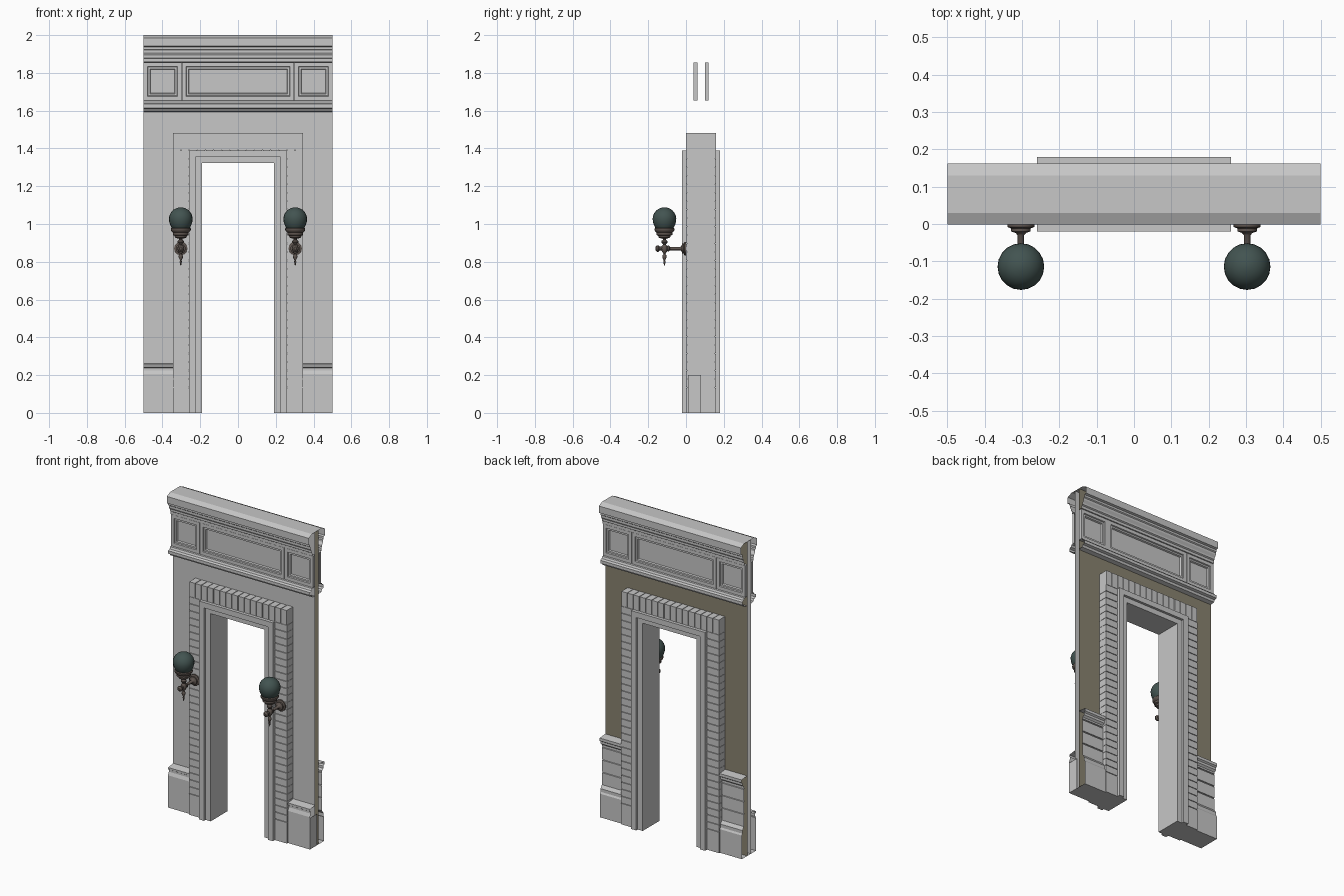
import bpy
import math
from mathutils import Matrix

old = bpy.data.objects.get("Cube")
if old:
    bpy.data.objects.remove(old, do_unlink=True)

DEPTH = 0.16      # back surfaces mirror the front ones within this depth
WALL = 0.062      # depth of the plain wall face
HALF = 0.5        # half width of the wall
JAMB = 0.345      # outer edge of the brick surround
DOOR = 0.26       # outer edge of the door frame


def material(name, rgb):
    m = bpy.data.materials.new(name)
    m.use_nodes = True
    m.diffuse_color = (*rgb, 1)
    bsdf = m.node_tree.nodes["Principled BSDF"]
    bsdf.inputs["Base Color"].default_value = (*rgb, 1)
    bsdf.inputs["Roughness"].default_value = 0.8
    return m


STONE = material("grey stone", (0.57, 0.57, 0.57))
OLIVE = material("olive plaster", (0.25, 0.225, 0.16))
GLASS = material("dark teal glass", (0.055, 0.088, 0.082))
BRONZE = material("dark bronze", (0.115, 0.092, 0.08))


def build(name, verts, faces, mat):
    me = bpy.data.meshes.new(name)
    me.from_pydata(verts, [], faces)
    me.materials.append(mat)
    me.update()
    ob = bpy.data.objects.new(name, me)
    bpy.context.collection.objects.link(ob)
    return ob


def boxes(name, bounds, mat):
    """One object from several (x0, x1, y0, y1, z0, z1) boxes."""
    verts, faces = [], []
    quads = ((0, 1, 3, 2), (4, 6, 7, 5), (0, 4, 5, 1), (2, 3, 7, 6), (0, 2, 6, 4), (1, 5, 7, 3))
    for b in bounds:
        n = len(verts)
        verts += [(x, y, z) for x in b[:2] for y in b[2:4] for z in b[4:]]
        faces += [[n + i for i in q] for q in quads]
    return build(name, verts, faces, mat)


def strip(name, x0, x1, profile, mat, back=False):
    """Open moulding: a (y, z) profile, listed upwards, drawn along x."""
    verts = [(x, DEPTH - y if back else y, z) for y, z in profile for x in (x0, x1)]
    faces = [(i, i + 1, i + 3, i + 2) for i in range(0, len(verts) - 2, 2)]
    if back:
        faces = [f[::-1] for f in faces]
    return build(name, verts, faces, mat)


def panel(name, x0, x1, z0, z1, steps, back):
    """Framed panel from nested rectangles, each an (inset, y) step."""
    verts, faces = [], []
    for d, y in steps:
        y = DEPTH - y if back else y
        verts += [(x0 + d, y, z0 + d), (x1 - d, y, z0 + d), (x1 - d, y, z1 - d), (x0 + d, y, z1 - d)]
    for n in range(0, len(verts) - 4, 4):
        faces += [(n + i, n + (i + 1) % 4, n + 4 + (i + 1) % 4, n + 4 + i) for i in range(4)]
    faces.append(tuple(range(len(verts) - 4, len(verts))))
    if back:
        faces = [f[::-1] for f in faces]
    return build(name, verts, faces, STONE)


def lathe(name, profile, matrix, mat, segs=20):
    """Turned part: an (r, z) profile spun about z, then placed."""
    verts, faces = [], []
    for r, z in profile:
        for k in range(segs):
            a = 2 * math.pi * k / segs
            verts.append(matrix @ Matrix.Translation((r * math.cos(a), r * math.sin(a), z)).translation)
    for n in range(0, len(verts) - segs, segs):
        faces += [(n + k, n + (k + 1) % segs, n + segs + (k + 1) % segs, n + segs + k) for k in range(segs)]
    faces += [tuple(range(segs))[::-1], tuple(range(len(verts) - segs, len(verts)))]
    ob = build(name, verts, faces, mat)
    bpy.ops.object.select_all(action="DESELECT")
    bpy.context.view_layer.objects.active = ob
    ob.select_set(True)
    bpy.ops.object.shade_smooth_by_angle(angle=math.radians(40))
    return ob


# Moulding profiles, (y, z) listed upwards
cornice = [(WALL, 1.855), (0.036, 1.858), (0.036, 1.875), (0.028, 1.88), (0.028, 1.892), (0.018, 1.907),
           (0.018, 1.92), (0.012, 1.925), (0.012, 1.938), (-0.002, 1.942), (-0.002, 1.985), (0.03, 2.0)]
architrave = [(WALL, 1.592), (0.034, 1.597), (0.028, 1.61), (0.012, 1.615), (0.012, 1.634),
              (0.026, 1.64), (0.032, 1.652), (WALL, 1.655)]
plinth = [(0.01, 0), (0.01, 0.205), (0.018, 0.225), (0.018, 0.238), (0.012, 0.242),
          (0.012, 0.254), (WALL, 0.262)]
dado = [(0.008, 0), (0.008, 0.15), (0.014, 0.16), (0.014, 0.18), (0.028, 0.2)]
for seam in (0.28, 0.36, 0.44):
    dado += [(0.028, seam - 0.004), (0.034, seam - 0.003), (0.034, seam + 0.003), (0.028, seam + 0.004)]
dado += [(0.028, 0.455), (0.016, 0.465), (0.016, 0.48), (0.006, 0.487), (0.006, 0.505), (WALL, 0.51)]

# Wall sheets, cornices and panelled friezes on both sides
frame_steps = [(0, 0.06), (0, 0.04), (0.021, 0.04), (0.024, 0.047), (0.034, 0.047), (0.038, 0.056)]
for back in (False, True):
    label = "back" if back else "front"
    wall_mat = OLIVE if back else STONE
    for x0, x1, z0, part in ((-HALF, -0.3, 0, "right"), (0.3, HALF, 0, "left"), (-0.3, 0.3, 1.42, "middle")):
        strip(f"{label}_wall_{part}", x0, x1, [(WALL, z0), (WALL, 2)], wall_mat, back)
    strip(f"{label}_cornice", -HALF, HALF, cornice, STONE, back)
    strip(f"{label}_architrave", -HALF, HALF, architrave, STONE, back)
    for x0, x1, part in ((-HALF, -0.299, "right"), (-0.297, 0.297, "middle"), (0.299, HALF, "left")):
        panel(f"{label}_frieze_panel_{part}", x0, x1, 1.655, 1.855, frame_steps, back)
    for x0, x1, part in ((-HALF, -JAMB, "right"), (JAMB, HALF, "left")):
        strip(f"{label}_base_{part}", x0, x1, dado if back else plinth, STONE, back)

# Top cover and undersides
build("cornice_top", [(-HALF, 0.03, 2), (HALF, 0.03, 2), (HALF, 0.13, 2), (-HALF, 0.13, 2)],
      [(0, 1, 2, 3)], STONE)
for s, part in ((-1, "right"), (1, "left")):
    a, b = sorted((s * JAMB, s * HALF))
    build(f"base_underside_{part}", [(a, 0.01, 0), (b, 0.01, 0), (b, 0.152, 0), (a, 0.152, 0)],
          [(3, 2, 1, 0)], STONE)
build("plinth_end", [(HALF, 0.01, 0), (HALF, 0.08, 0), (HALF, 0.08, 0.2), (HALF, 0.01, 0.2)],
      [(0, 1, 2, 3)], STONE)

# Stepped door frame: projecting outer band and shallower inner band
for name, inner, outer, y0, top in (("door_frame_outer", 0.225, DOOR, -0.02, 1.39),
                                    ("door_frame_inner", 0.19, 0.225, -0.004, 1.357)):
    low = top - (outer - inner)
    boxes(name, [(-outer, -inner, y0, DEPTH - y0, 0, top),
                 (inner, outer, y0, DEPTH - y0, 0, top),
                 (-inner, inner, y0, DEPTH - y0, low, top)], STONE)

# Brick surround: stacked jamb bricks, a soldier course and a slightly recessed core
GAP = 0.002
courses = 28
pitch = (1.39 - 0.135) / courses
for s, part in ((-1, "right"), (1, "left")):
    a, b = sorted((s * DOOR, s * JAMB))
    bricks = [(a, b, 0, DEPTH, 0, 0.135 - GAP)]
    for i in range(courses):
        z = 0.135 + i * pitch
        bricks.append((a, b, 0, DEPTH, z + GAP, z + pitch - GAP))
    boxes(f"jamb_bricks_{part}", bricks, STONE)
    boxes(f"jamb_core_{part}", [(a + 0.002, b - 0.002, 0.006, DEPTH - 0.006, 0, 1.39)], STONE)
count = 16
step = 2 * JAMB / count
boxes("lintel_bricks", [(-JAMB + i * step + GAP, -JAMB + (i + 1) * step - GAP, 0, DEPTH, 1.39, 1.483)
                        for i in range(count)], STONE)
boxes("lintel_core", [(-JAMB + 0.004, JAMB - 0.004, 0.006, DEPTH - 0.006, 1.392, 1.48)], STONE)

# Wall lamps
globe = [(0.036, 0.966), (0.049, 0.98), (0.057, 0.998), (0.061, 1.012)]
globe += [(0.0625 * math.cos(t * math.pi / 16), 1.027 + 0.061 * math.sin(t * math.pi / 16)) for t in range(8)]
globe.append((0.004, 1.088))
cup = [(0.012, 0.922), (0.03, 0.928), (0.033, 0.938), (0.042, 0.942), (0.042, 0.955), (0.048, 0.96),
       (0.053, 0.968), (0.053, 0.975), (0.047, 0.981), (0.03, 0.982)]
stem = [(0.002, 0.78), (0.006, 0.8), (0.004, 0.808), (0.011, 0.822), (0.011, 0.832), (0.005, 0.842),
        (0.014, 0.855), (0.018, 0.87), (0.014, 0.885), (0.007, 0.892), (0.016, 0.902), (0.016, 0.91),
        (0.008, 0.917), (0.012, 0.926)]
arm = [(0.036, 0), (0.036, 0.008), (0.026, 0.012), (0.026, 0.02), (0.014, 0.024), (0.009, 0.03),
       (0.009, 0.085), (0.015, 0.09), (0.015, 0.098), (0.01, 0.102), (0.01, 0.138), (0.017, 0.146),
       (0.017, 0.154), (0.008, 0.162)]
for x, part in ((-0.303, "right"), (0.303, "left")):
    upright = Matrix.Translation((x, -0.114, 0))
    lathe(f"lamp_globe_{part}", globe, upright, GLASS)
    lathe(f"lamp_cup_{part}", cup, upright, BRONZE)
    lathe(f"lamp_stem_{part}", stem, upright, BRONZE, 12)
    sideways = Matrix.Translation((x, 0, 0.87)) @ Matrix.Rotation(math.pi / 2, 4, "X")
    lathe(f"lamp_arm_{part}", arm, sideways, BRONZE, 12)
